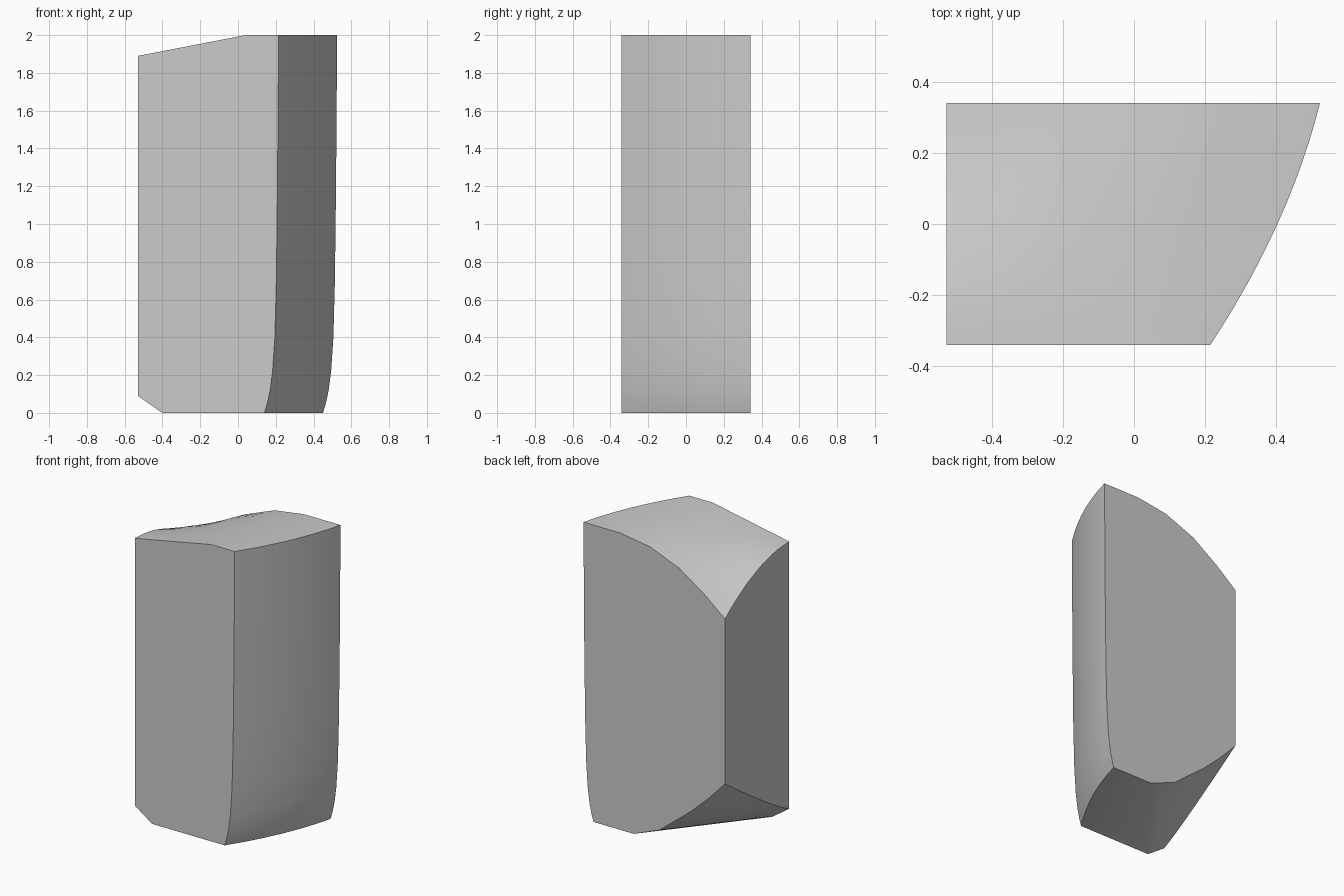
import bpy
import bmesh
import math

cube = bpy.data.objects.get("Cube")
if cube:
    bpy.data.objects.remove(cube, do_unlink=True)

HALF_DEPTH = 0.342
STATIONS = 12

# Lower and upper edge profiles (x, z) of the front and back faces
LOW_FRONT = [(-.53, .09), (-.50, .069), (-.47, .048), (-.43, .02), (-.40, 0)]
LOW_BACK = [(-.53, .518), (-.40, .38), (-.27, .26), (-.04, .076), (.15, 0)]
TOP_FRONT = [(-.53, 1.89), (-.40, 1.915), (-.25, 1.944), (-.10, 1.973), (.04, 2)]
TOP_BACK = [(-.53, 1.63), (-.38, 1.752), (-.19, 1.88), (.03, 1.967), (.25, 2)]

# Inward lean of the bowed side, as (z, x offset)
LEAN = [(0, -.075), (.05, -.06), (.12, -.045), (.22, -.032), (.4, -.02),
        (.7, -.012), (1.2, -.006), (2, 0)]


def blend(front, back, t, power):
    """Ruled blend of two profiles, with the height eased by a power."""
    w = t ** power
    return [(a[0] + (b[0] - a[0]) * t, a[1] + (b[1] - a[1]) * w)
            for a, b in zip(front, back)]


def section(t):
    """Closed outline in x and z at depth fraction t, front to back."""
    right = .215 + .45 * t - .14 * t * t
    low = blend(LOW_FRONT, LOW_BACK, t, 1.1)
    top = blend(TOP_FRONT, TOP_BACK, t, 2)
    side = [(right + dx, z) for z, dx in LEAN]
    return low + side + top[::-1]


bm = bmesh.new()
rings = []
for i in range(STATIONS + 1):
    t = i / STATIONS
    y = HALF_DEPTH * (2 * t - 1)
    rings.append([bm.verts.new((x, y, z)) for x, z in section(t)])

# Skin between sections, then flat front and back faces
for a, b in zip(rings, rings[1:]):
    for k in range(len(a)):
        n = (k + 1) % len(a)
        bm.faces.new((a[k], a[n], b[n], b[k]))
bm.faces.new(rings[0])
bm.faces.new(rings[-1][::-1])
bmesh.ops.recalc_face_normals(bm, faces=bm.faces)

mesh = bpy.data.meshes.new("stone_block")
bm.to_mesh(mesh)
bm.free()
block = bpy.data.objects.new("stone_block", mesh)
bpy.context.collection.objects.link(block)

# Plain grey colour
grey = bpy.data.materials.new("light_grey")
grey.use_nodes = True
colour = (.6, .6, .6, 1)
grey.diffuse_color = colour
grey.node_tree.nodes["Principled BSDF"].inputs["Base Color"].default_value = colour
mesh.materials.append(grey)

# Smooth curves, crisp rims
bpy.ops.object.select_all(action='DESELECT')
block.select_set(True)
bpy.context.view_layer.objects.active = block
bpy.ops.object.shade_smooth_by_angle(angle=math.radians(40))
